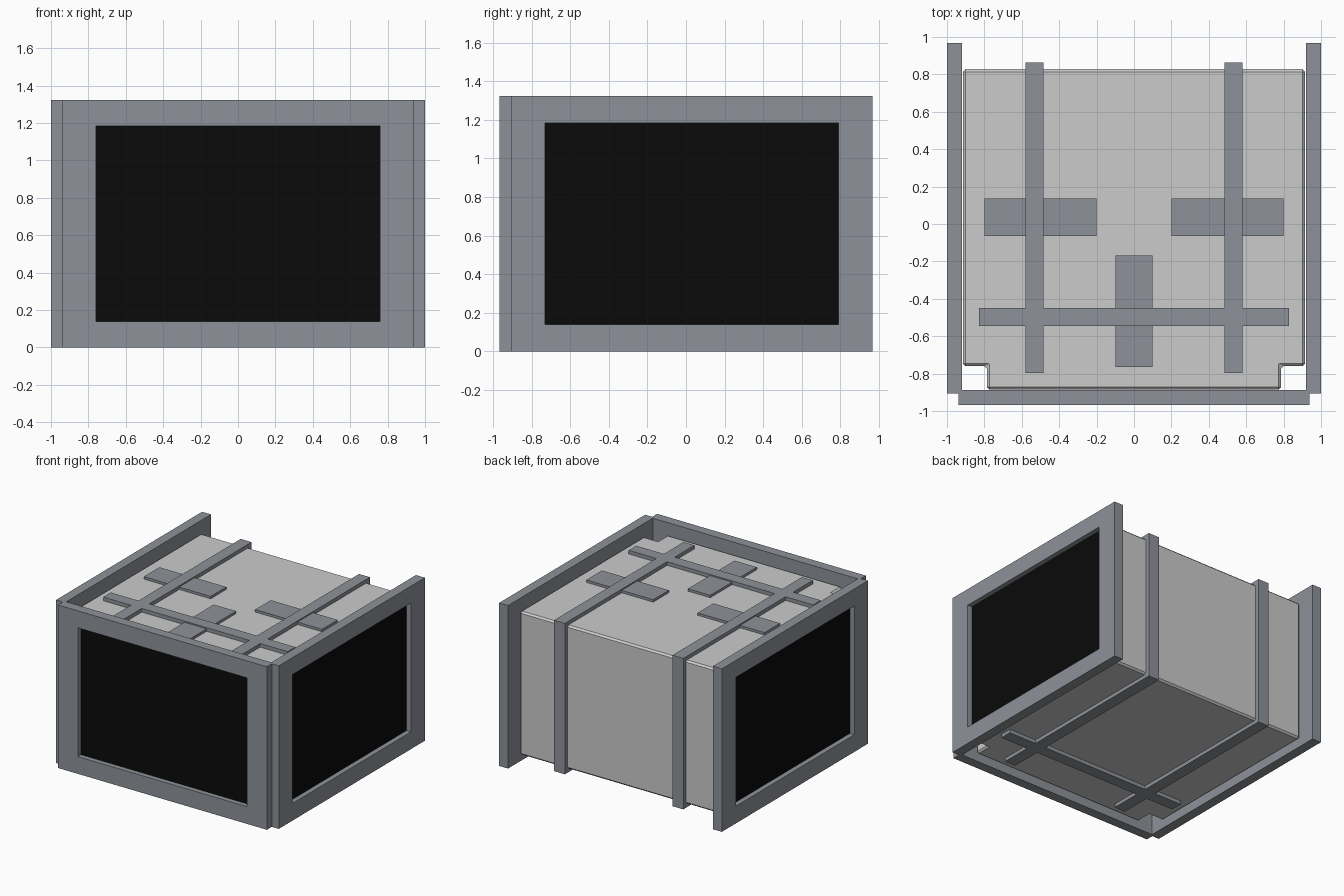
import bpy, bmesh

if "Cube" in bpy.data.objects:
    bpy.data.objects.remove(bpy.data.objects["Cube"])


def material(name, color):
    m = bpy.data.materials.new(name)
    m.diffuse_color = (*color, 1)
    m.use_nodes = True
    m.node_tree.nodes["Principled BSDF"].inputs["Base Color"].default_value = m.diffuse_color
    return m


DARK = material("dark_steel", (0.27, 0.29, 0.32))
BLACK = material("black_glass", (0.003, 0.003, 0.003))


def finish(name, bm, mat=None):
    bmesh.ops.recalc_face_normals(bm, faces=bm.faces)
    mesh = bpy.data.meshes.new(name)
    bm.to_mesh(mesh)
    bm.free()
    ob = bpy.data.objects.new(name, mesh)
    bpy.context.collection.objects.link(ob)
    if mat:
        mesh.materials.append(mat)
    return ob


def prism(name, points, offset, mat=None):
    """Closed outline extruded along an offset vector."""
    bm = bmesh.new()
    face = bm.faces.new([bm.verts.new(p) for p in points])
    ext = bmesh.ops.extrude_face_region(bm, geom=[face])["geom"]
    bmesh.ops.translate(bm, vec=offset,
                        verts=[g for g in ext if isinstance(g, bmesh.types.BMVert)])
    return finish(name, bm, mat)


def box(name, x, y, z, mat=None):
    pts = [(x[0], y[0], z[0]), (x[1], y[0], z[0]), (x[1], y[1], z[0]), (x[0], y[1], z[0])]
    return prism(name, pts, (0, 0, z[1] - z[0]), mat)


def frame(name, place, outer, inner, thick):
    """Rectangular frame; place() maps (across, depth, height) to world space."""
    bm = bmesh.new()

    def loop(u, v, d):
        return [bm.verts.new(place(a, d, b)) for a, b in
                ((u[0], v[0]), (u[1], v[0]), (u[1], v[1]), (u[0], v[1]))]

    rings = [loop(*outer, 0), loop(*outer, thick), loop(*inner, thick), loop(*inner, 0)]
    for r in range(4):
        a, b = rings[r], rings[(r + 1) % 4]
        for i in range(4):
            j = (i + 1) % 4
            bm.faces.new((a[i], a[j], b[j], b[i]))
    return finish(name, bm, DARK)


# Main body: plan outline with notched front corners and small chamfers
half = [(0.787, -0.885), (0.787, -0.76), (0.915, -0.76), (0.915, 0.828)]
plan = half + [(-x, y) for x, y in reversed(half)]
body = prism("body", [(x, y, 0.06) for x, y in plan], (0, 0, 1.165))
bev = body.modifiers.new("chamfer", 'BEVEL')
bev.width = 0.014
bev.segments = 1
bev.limit_method = 'ANGLE'

# Front frame with recessed screen
Z, ZI = (0, 1.323), (0.14, 1.185)
frame("front_frame", lambda u, d, v: (u, -0.968 + d, v),
      ((-0.937, 0.937), Z), ((-0.76, 0.76), ZI), 0.08)
box("front_screen", (-0.76, 0.76), (-0.928, -0.89), ZI, BLACK)

# Side frames with recessed screens
for s, side in ((-1, "left"), (1, "right")):
    frame(side + "_frame", lambda u, d, v: (s * (1 - d), u, v),
          ((-0.905, 0.968), Z), ((-0.73, 0.79), ZI), 0.08)
    box(side + "_screen", sorted((s * 0.922, s * 0.96)), (-0.73, 0.79), ZI, BLACK)

# Straps wrapping the top, back and bottom of the body
ST, SB = 1.255, 0.03
strap = [(-0.797, ST), (0.863, ST), (0.863, SB), (-0.797, SB),
         (-0.797, 0.08), (0.8, 0.08), (0.8, 1.205), (-0.797, 1.205)]
for s, side in ((-1, "left"), (1, "right")):
    prism(side + "_strap", [(s * 0.483, y, z) for y, z in strap], (s * 0.097, 0, 0), DARK)

# Cross bars on top and bottom, in segments between the straps
for level, z in (("top", (1.205, ST)), ("bottom", (SB, 0.08))):
    for part, x in (("left", (-0.828, -0.58)), ("middle", (-0.483, 0.483)),
                    ("right", (0.58, 0.828))):
        box(f"{level}_cross_bar_{part}", x, (-0.545, -0.448), z, DARK)

# Raised plates on the top
for name, x, y in (("left_plate", (-0.8, -0.2), (-0.065, 0.135)),
                   ("right_plate", (0.2, 0.8), (-0.065, 0.135)),
                   ("centre_plate", (-0.1, 0.1), (-0.765, -0.168))):
    box(name, x, y, (1.205, 1.245), DARK)
